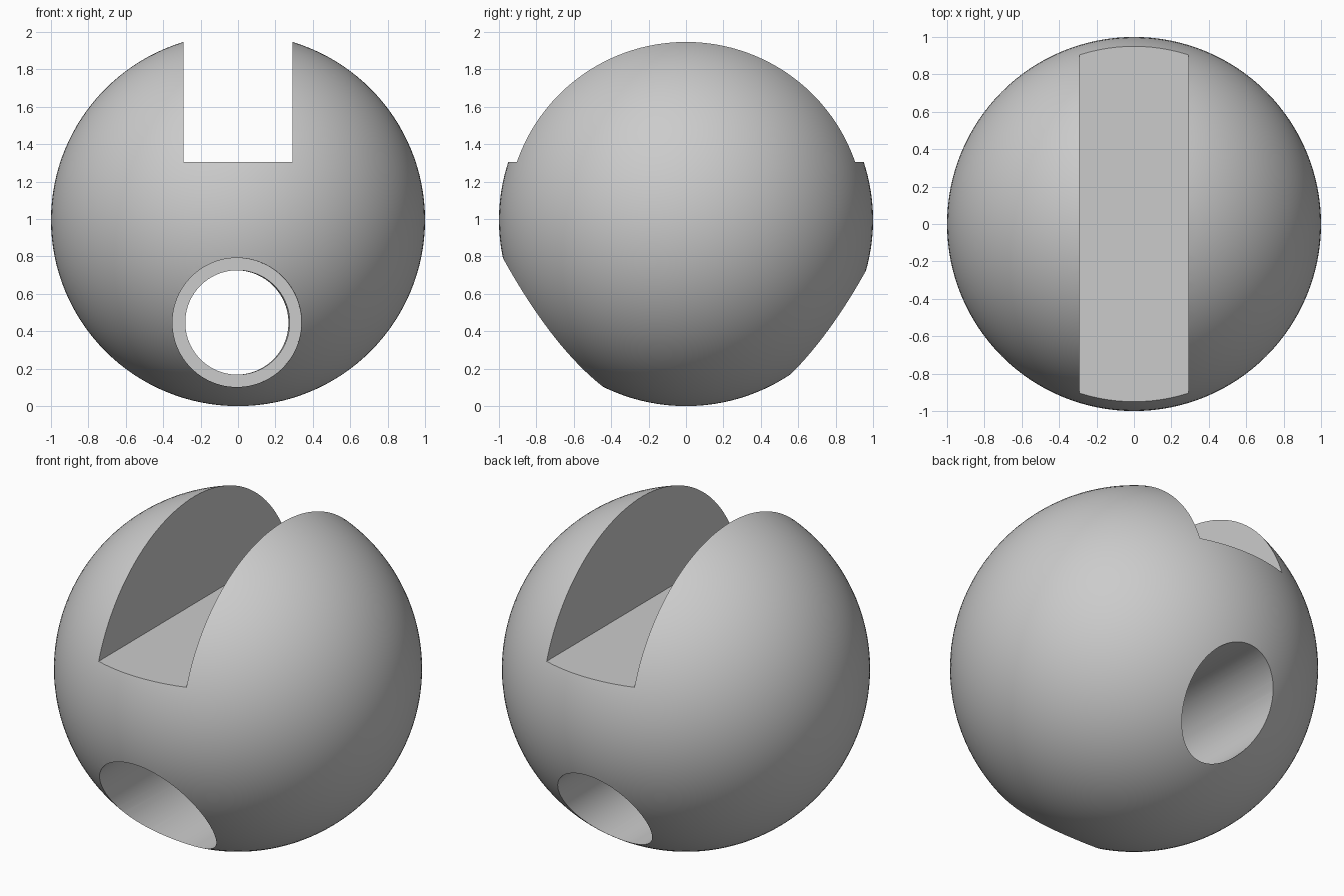
import bpy
import math
from mathutils import Vector

cube = bpy.data.objects.get("Cube")
if cube:
    bpy.data.objects.remove(cube, do_unlink=True)

# Single plain grey
grey = bpy.data.materials.new("plain_grey")
grey.use_nodes = True
colour = (0.6, 0.6, 0.6, 1)
grey.diffuse_color = colour
grey.node_tree.nodes["Principled BSDF"].inputs["Base Color"].default_value = colour


def finish(name):
    obj = bpy.context.object
    obj.name = name
    obj.data.materials.append(grey)
    return obj


def bore(name, radius, start, end):
    """Cylinder cutter running between two points."""
    start, end = Vector(start), Vector(end)
    axis = end - start
    bpy.ops.mesh.primitive_cylinder_add(
        vertices=96, radius=radius, depth=axis.length, location=(start + end) / 2,
        rotation=axis.to_track_quat('Z', 'Y').to_euler())
    return finish(name)


# Ball body
bpy.ops.mesh.primitive_uv_sphere_add(segments=128, ring_count=64, radius=1,
                                     location=(0, 0, 0.995))
ball = finish("slotted_ball")
ball.scale.z = 0.995

# Slot across the top, open at the front and back
bpy.ops.mesh.primitive_cube_add(size=1, location=(0, 0, 1.805))
slot = finish("slot_cutter")
slot.scale = (0.582, 3, 1)

# Narrow through hole, leaning very slightly sideways, and wide front half
hole = bore("hole_cutter", 0.279, (0.009, -1.5, 0.447), (-0.015, 1.5, 0.447))
counterbore = bore("counterbore_cutter", 0.345, (-0.004, -1.5, 0.447), (-0.007, 0, 0.447))

cutters = [slot, hole, counterbore]
for cutter in cutters:
    mod = ball.modifiers.new(cutter.name, 'BOOLEAN')
    mod.operation = 'DIFFERENCE'
    mod.solver = 'EXACT'
    mod.object = cutter
    cutter.hide_render = True

bpy.ops.object.select_all(action='DESELECT')
ball.select_set(True)
bpy.context.view_layer.objects.active = ball
for cutter in cutters:
    bpy.ops.object.modifier_apply(modifier=cutter.name)
for cutter in cutters:
    bpy.data.objects.remove(cutter, do_unlink=True)

# Smooth curved walls, keep cut edges crisp
bpy.ops.object.shade_smooth_by_angle(angle=math.radians(30))
